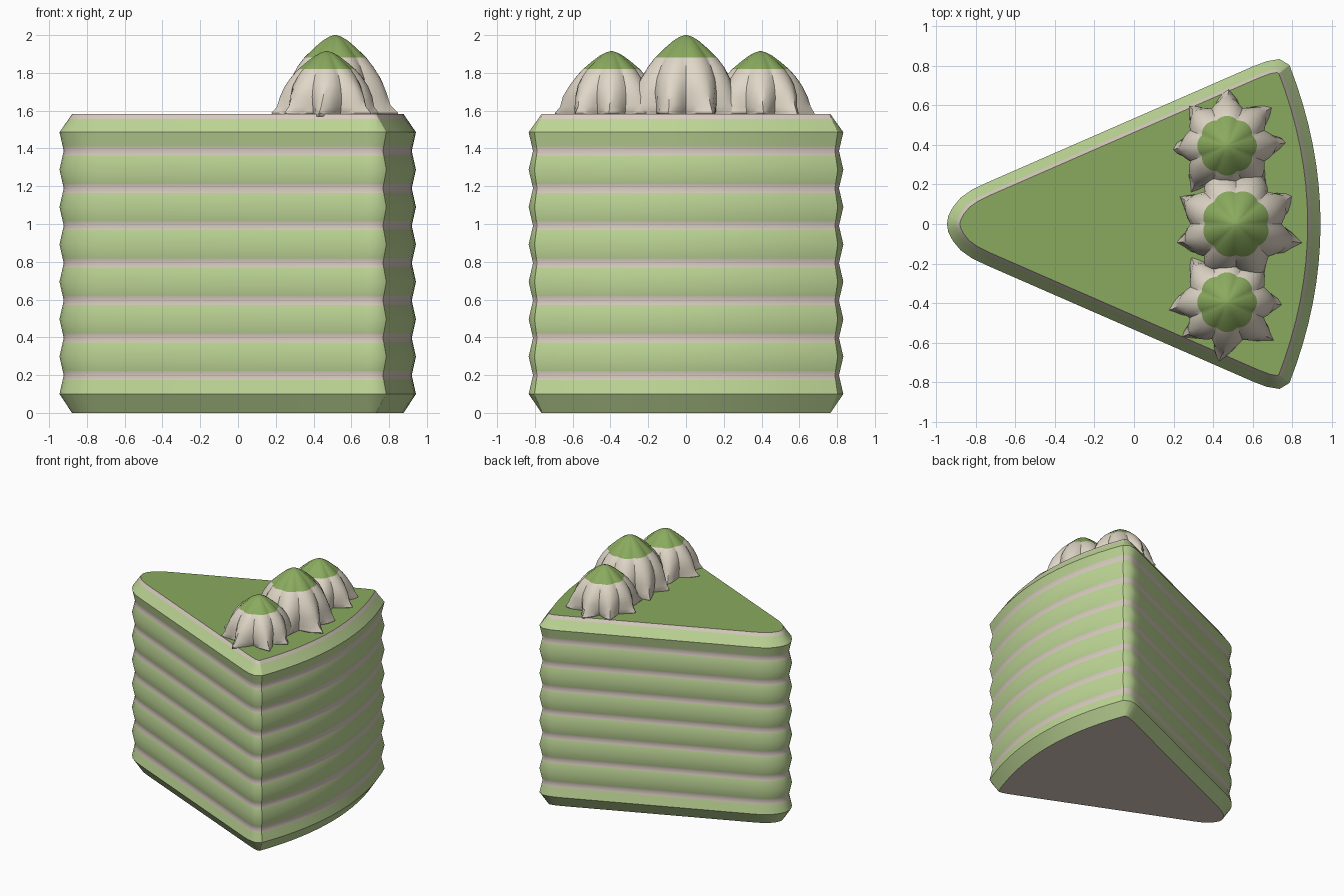
import bpy, bmesh, math, random
from mathutils import Vector

cube = bpy.data.objects.get("Cube")
if cube:
    bpy.data.objects.remove(cube)

TAU = 2 * math.pi
random.seed(4)


def material(name, rgb):
    """Flat material from 0-255 display colour, stored as linear."""
    lin = [((c / 255 + 0.055) / 1.055) ** 2.4 for c in rgb] + [1.0]
    mat = bpy.data.materials.new(name)
    mat.use_nodes = True
    mat.diffuse_color = lin
    mat.node_tree.nodes["Principled BSDF"].inputs["Base Color"].default_value = lin
    return mat


sponge = material("pale green sponge", (189, 213, 149))
filling = material("cream filling", (216, 203, 191))
matcha = material("green topping", (138, 170, 94))
whip = material("whipped cream", (224, 215, 199))


def loft(name, rings, mats, strip_mats, bottom_mat, top_mat, sharp_rings=(), sharp_cols=()):
    """Skin closed rings from bottom to top, with a material per strip."""
    bm = bmesh.new()
    vs = [[bm.verts.new(p) for p in ring] for ring in rings]
    n = len(rings[0])
    for j, m in enumerate(strip_mats):
        for i in range(n):
            k = (i + 1) % n
            f = bm.faces.new((vs[j][i], vs[j][k], vs[j + 1][k], vs[j + 1][i]))
            f.material_index, f.smooth = m, True
    for ring, m in ((vs[0][::-1], bottom_mat), (vs[-1], top_mat)):
        bm.faces.new(ring).material_index = m
    for j in sharp_rings:
        for i in range(n):
            bm.edges.get((vs[j][i], vs[j][(i + 1) % n])).smooth = False
    for i in sharp_cols:
        for j in range(len(rings) - 1):
            bm.edges.get((vs[j][i], vs[j + 1][i])).smooth = False
    me = bpy.data.meshes.new(name)
    bm.to_mesh(me)
    bm.free()
    for m in mats:
        me.materials.append(m)
    ob = bpy.data.objects.new(name, me)
    bpy.context.collection.objects.link(ob)
    return ob


# Wedge outline: rounded point, straight cut sides, curved outer crust
half = [(-0.938, 0.04), (-0.915, 0.085), (-0.875, 0.133), (-0.82, 0.172), (-0.75, 0.206),
        (0.606, 0.798), (0.67, 0.822), (0.735, 0.833)]
corner = (0.785, 0.803)
arc = []
for i in range(1, 16):
    y = -corner[1] + 2 * corner[1] * i / 16
    arc.append((0.942 - 0.157 * (y / corner[1]) ** 2, y))
outline = ([(-0.945, 0)] + [(x, -y) for x, y in half] + [(corner[0], -corner[1])]
           + arc + [corner] + half[::-1])
outline = [Vector(p) for p in outline]
corner_cols = (len(half) + 1, len(half) + len(arc) + 2)


def inset_ring(d, z):
    """Outline moved inward by d along mitred corners."""
    ring = []
    for i, p in enumerate(outline):
        a = (p - outline[i - 1]).normalized()
        b = (outline[(i + 1) % len(outline)] - p).normalized()
        na, nb = Vector((-a.y, a.x)), Vector((-b.y, b.x))
        q = p + (na + nb) * d / (1 + na.dot(nb))
        ring.append((q.x, q.y, z))
    return ring


# Layered body: shallow zigzag wall with a filling stripe in each groove
LAYER, GROOVE, BAND, BEVEL = 0.198, 0.022, 0.024, 0.065
profile = [(BEVEL, 0), (0, 0.1)]
strips = [0]
for k in range(7):
    zc = 0.1 + (k + 0.5) * LAYER
    edge = GROOVE * (1 - 2 * BAND / LAYER)
    profile += [(edge, zc - BAND), (GROOVE, zc), (edge, zc + BAND), (0, zc + LAYER / 2)]
    strips += [0, 1, 1, 0]
crest = len(profile) - 1
profile += [(BEVEL * 0.75, 1.557), (BEVEL, 1.582)]
strips += [0, 1]
loft("cake_slice", [inset_ring(d, z) for d, z in profile], [sponge, filling, matcha],
     strips, 1, 2, sharp_rings=(0, 1, crest, len(profile) - 1), sharp_cols=corner_cols)


# Piped cream dollops: eight pleats that flare into points at the base
# (height fraction, ridge radius, valley radius), relative to dollop size
DOME = [(-0.03, 0.96, 0.60), (0.02, 1.0, 0.66), (0.12, 0.92, 0.68), (0.28, 0.86, 0.70),
        (0.45, 0.76, 0.66), (0.60, 0.64, 0.57), (0.715, 0.52, 0.475),
        (0.84, 0.35, 0.32), (0.93, 0.21, 0.195), (0.98, 0.10, 0.095), (1.0, 0.02, 0.02)]
CAP = 6
LOBES, STEPS = 8, 8


def dollop(name, x, y, radius, height, turn):
    reach = [random.uniform(0.92, 1.06) for _ in range(LOBES)]
    lean = [random.uniform(-0.14, 0.14) for _ in range(LOBES)]
    rings = []
    for h, ridge, valley in DOME:
        ring = []
        low = max(0, 1 - h / 0.6)
        for i in range(LOBES * STEPS):
            lobe, s = divmod(i, STEPS)
            u = abs(2 * s / STEPS - 1)
            pointed, rounded = (1 - u) ** 1.1, 1 - u ** 2
            w = pointed * low + rounded * (1 - low)
            r = valley + (ridge * (1 + (reach[lobe] - 1) * low) - valley) * w
            r *= radius * (1 + random.uniform(-0.025, 0.025) * low)
            a = TAU * (i / (LOBES * STEPS) - 0.5 / LOBES) + turn + lean[lobe] * low * w
            ring.append((x + r * math.cos(a), y + r * math.sin(a), 1.58 + h * height))
        rings.append(ring)
    strips = [0 if j < CAP else 1 for j in range(len(DOME) - 1)]
    ob = loft(name, rings, [whip, matcha], strips, 0, 1)
    bpy.ops.object.select_all(action='DESELECT')
    ob.select_set(True)
    bpy.context.view_layer.objects.active = ob
    bpy.ops.object.shade_smooth_by_angle(angle=math.radians(35))


dollop("cream_dollop_middle", 0.515, 0, 0.33, 0.42, math.pi / LOBES)
for side, y in (("right", -0.395), ("left", 0.395)):
    dollop("cream_dollop_" + side, 0.47, y, 0.29, 0.335, 0)
